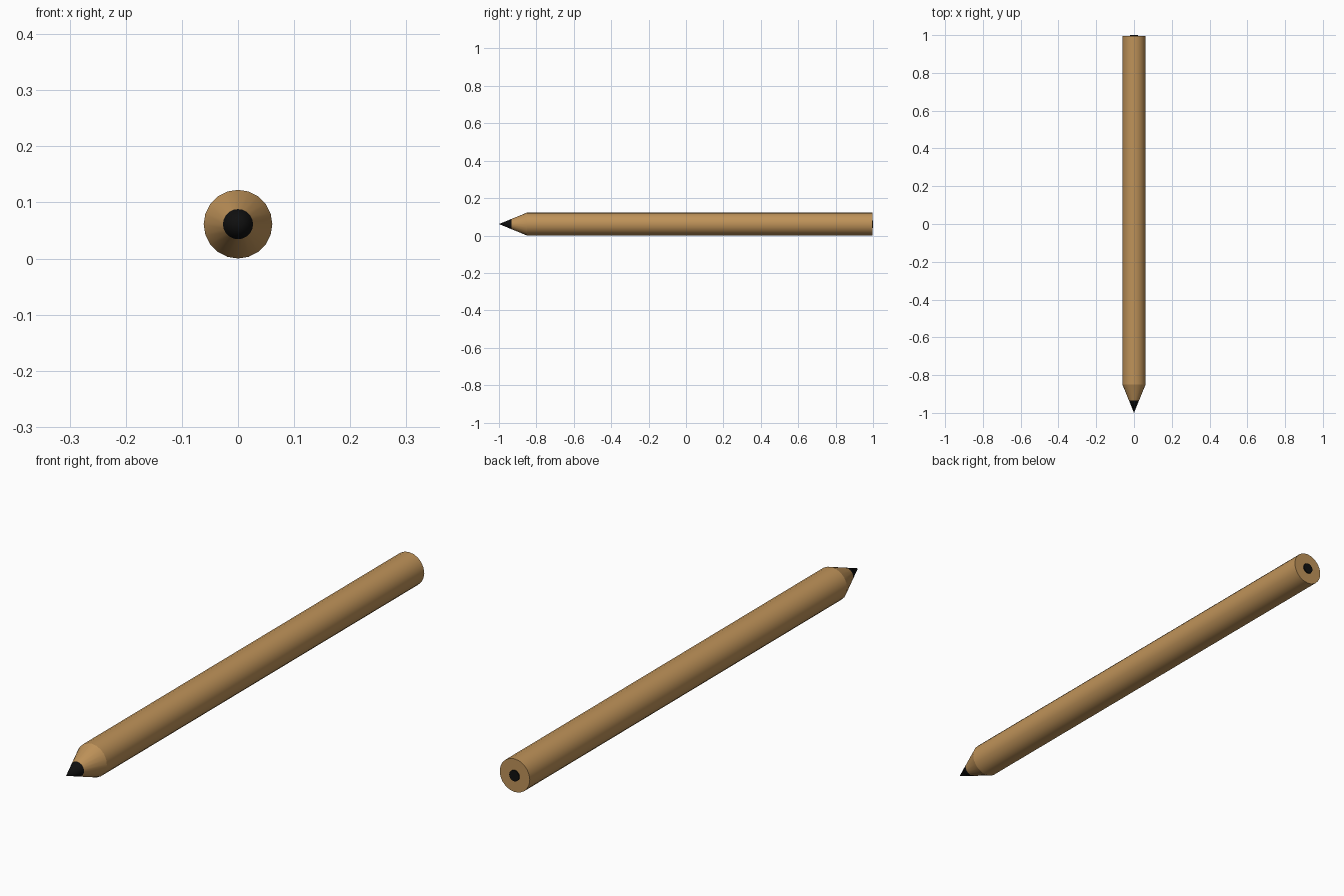
import bpy, bmesh, math

if "Cube" in bpy.data.objects:
    bpy.data.objects.remove(bpy.data.objects["Cube"])

R, SIDES = 0.0612, 20
Y_TIP, Y_SHOULDER, Y_LEAD, Y_END = -1.0, -0.85, -0.934, 0.996
R_LEAD = R * (Y_LEAD - Y_TIP) / (Y_SHOULDER - Y_TIP)


def material(name, rgb):
    m = bpy.data.materials.new(name)
    m.diffuse_color = (*rgb, 1)
    m.use_nodes = True
    m.node_tree.nodes["Principled BSDF"].inputs["Base Color"].default_value = m.diffuse_color
    return m


def lathe(name, profile, sides, mat):
    """Spin (y, radius) points around the pencil axis; radius 0 makes a point."""
    bm = bmesh.new()
    rings = []
    for y, r in profile:
        if r == 0:
            rings.append([bm.verts.new((0, y, R))] * sides)
        else:
            rings.append([bm.verts.new((r * math.sin(math.tau * i / sides), y,
                                        R + r * math.cos(math.tau * i / sides)))
                          for i in range(sides)])
    for a, b in zip(rings, rings[1:]):
        for i in range(sides):
            j = (i + 1) % sides
            bm.faces.new(dict.fromkeys((a[i], a[j], b[j], b[i])))
    for ring, (y, r) in zip((rings[0], rings[-1]), (profile[0], profile[-1])):
        if r:
            bm.faces.new(ring)
    bmesh.ops.recalc_face_normals(bm, faces=bm.faces)
    me = bpy.data.meshes.new(name)
    bm.to_mesh(me)
    bm.free()
    me.materials.append(mat)
    ob = bpy.data.objects.new(name, me)
    bpy.context.collection.objects.link(ob)
    bpy.ops.object.select_all(action='DESELECT')
    ob.select_set(True)
    bpy.context.view_layer.objects.active = ob
    bpy.ops.object.shade_smooth_by_angle(angle=math.radians(20))
    return ob


wood = material("wood", (0.52, 0.29, 0.10))
graphite = material("graphite", (0.005, 0.005, 0.005))

# wooden barrel with sharpened cone
lathe("barrel", [(Y_LEAD, R_LEAD), (Y_SHOULDER, R), (Y_END, R)], SIDES, wood)
# sharpened graphite point
lathe("lead_tip", [(Y_TIP, 0), (Y_LEAD, R_LEAD)], SIDES, graphite)
# lead showing at the blunt end, slightly proud of the wood
lathe("lead_end", [(Y_END - 0.004, 0.02), (1.0, 0.02)], SIDES, graphite)
